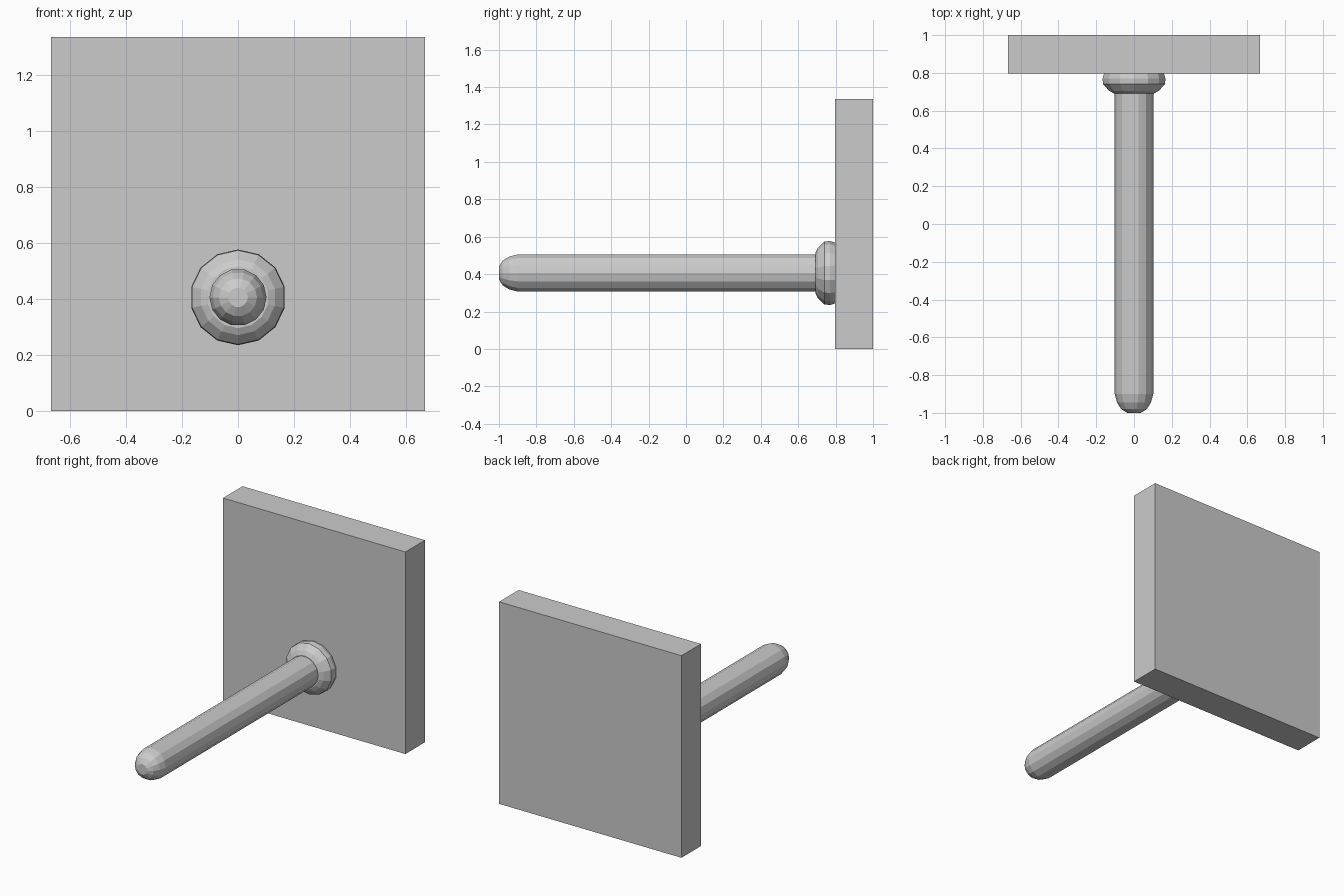
import bpy, bmesh, math

if "Cube" in bpy.data.objects:
    bpy.data.objects.remove(bpy.data.objects["Cube"])

AXIS_Z = 0.406


def lathe(name, profile, sides, turn=0.0):
    """Revolve (y, radius) points around the horizontal peg axis, capping both ends."""
    bm = bmesh.new()
    rings = []
    for y, r in profile:
        angles = [turn + 2 * math.pi * i / sides for i in range(sides)]
        rings.append([bm.verts.new((r * math.cos(a), y, AXIS_Z + r * math.sin(a)))
                      for a in angles])
    for a, b in zip(rings, rings[1:]):
        for i in range(sides):
            j = (i + 1) % sides
            bm.faces.new((a[i], a[j], b[j], b[i]))
    bm.faces.new(rings[0])
    bm.faces.new(rings[-1])
    bmesh.ops.recalc_face_normals(bm, faces=bm.faces)
    mesh = bpy.data.meshes.new(name)
    bm.to_mesh(mesh)
    bm.free()
    obj = bpy.data.objects.new(name, mesh)
    bpy.context.collection.objects.link(obj)
    return obj


# Square wall plate
bpy.ops.mesh.primitive_cube_add(size=1, location=(0, 0.898, 0.668))
plate = bpy.context.object
plate.name = "wall_plate"
plate.scale = (1.334, 0.204, 1.336)
bpy.ops.object.transform_apply(location=False, rotation=False, scale=True)

# Peg with a blunt, rounded tip
lathe("peg", [(-1.0, 0.035), (-0.98, 0.068), (-0.945, 0.09), (-0.9, 0.102),
              (0.82, 0.102)], 14)

# Rounded collar where the peg meets the plate
lathe("collar", [(0.692, 0.11), (0.705, 0.135), (0.74, 0.168), (0.77, 0.171),
                 (0.82, 0.155)], 14, math.pi / 14)
